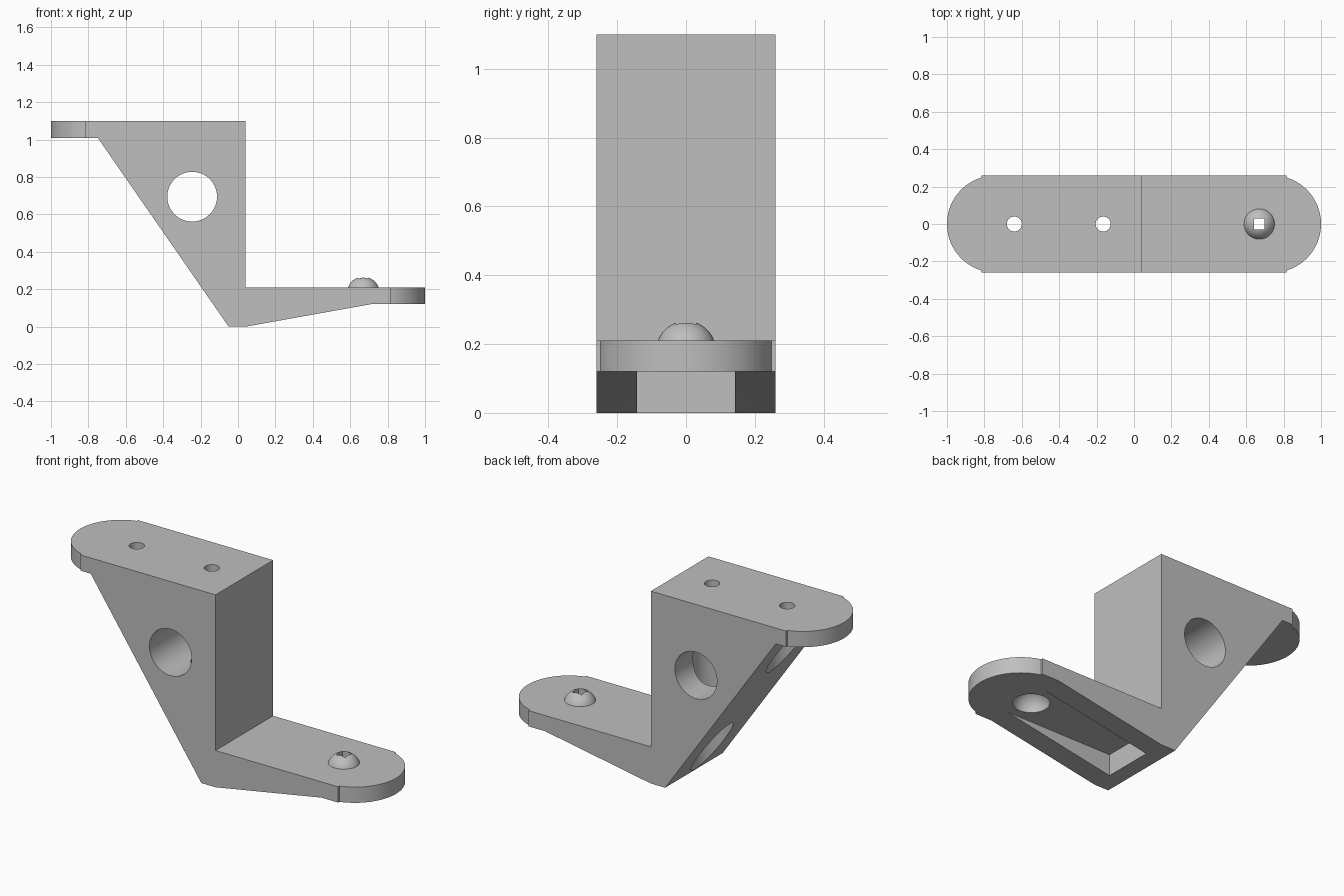
import bpy, bmesh, math
from mathutils import Matrix, Vector

if "Cube" in bpy.data.objects:
    bpy.data.objects.remove(bpy.data.objects["Cube"])

grey = bpy.data.materials.new("plain grey")
grey.diffuse_color = (0.52, 0.52, 0.52, 1)
grey.use_nodes = True
grey.node_tree.nodes["Principled BSDF"].inputs["Base Color"].default_value = grey.diffuse_color


def to_object(name, bm):
    bmesh.ops.recalc_face_normals(bm, faces=bm.faces)
    mesh = bpy.data.meshes.new(name)
    bm.to_mesh(mesh)
    bm.free()
    mesh.materials.append(grey)
    obj = bpy.data.objects.new(name, mesh)
    bpy.context.collection.objects.link(obj)
    return obj


def cylinder(name, center, radius, depth, axis="Z", segments=64):
    bm = bmesh.new()
    turn = Matrix.Rotation(math.pi / 2, 4, "X") if axis == "Y" else Matrix()
    bmesh.ops.create_cone(bm, cap_ends=True, segments=segments, radius1=radius,
                          radius2=radius, depth=depth,
                          matrix=Matrix.Translation(center) @ turn)
    return to_object(name, bm)


def upright(name, x, radius, z0, z1):
    return cylinder(name, (x, 0, (z0 + z1) / 2), radius, z1 - z0)


def box(name, low, high):
    low, high = Vector(low), Vector(high)
    bm = bmesh.new()
    bmesh.ops.create_cube(bm, size=1, matrix=Matrix.Translation((low + high) / 2)
                          @ Matrix.Diagonal((*(high - low), 1)))
    return to_object(name, bm)


def ball(name, center, radius):
    bm = bmesh.new()
    bmesh.ops.create_uvsphere(bm, u_segments=48, v_segments=24, radius=radius,
                              matrix=Matrix.Translation(center))
    return to_object(name, bm)


def combine(target, tool, operation):
    """Apply a boolean and remove the tool."""
    mod = target.modifiers.new(operation, "BOOLEAN")
    mod.operation, mod.solver, mod.object = operation, "EXACT", tool
    bpy.context.view_layer.update()
    graph = bpy.context.evaluated_depsgraph_get()
    mesh = bpy.data.meshes.new_from_object(target.evaluated_get(graph))
    target.modifiers.clear()
    target.data = mesh
    bpy.data.objects.remove(tool, do_unlink=True)


# Bracket body: side profile extruded across the width
HALF = 0.26
profile = [(-0.815, 1.10), (0.04, 1.10), (0.04, 0.21), (0.815, 0.21),
           (0.815, 0.12), (0.71, 0.12), (0.04, 0), (-0.05, 0),
           (-0.75, 1.01), (-0.815, 1.01)]
bm = bmesh.new()
face = bm.faces.new([bm.verts.new((x, -HALF, z)) for x, z in profile])
side = bmesh.ops.extrude_face_region(bm, geom=[face])
bmesh.ops.translate(bm, vec=(0, 2 * HALF, 0),
                    verts=[v for v in side["geom"] if isinstance(v, bmesh.types.BMVert)])
bracket = to_object("bracket", bm)

# Rounded ends of the upper and lower plates
combine(bracket, upright("upper_round_end", -0.74, 0.26, 1.01, 1.10), "UNION")
combine(bracket, upright("lower_round_end", 0.74, 0.26, 0.12, 0.21), "UNION")

# Slot under the lower arm
combine(bracket, box("slot_cutter", (0.04, -0.143, -0.1), (0.71, 0.143, 0.12)), "DIFFERENCE")

# Cross hole, then screw holes with wide bores from below
combine(bracket, cylinder("cross_hole_cutter", (-0.245, 0, 0.695), 0.133, 1, "Y"), "DIFFERENCE")
for x in (-0.64, -0.165):
    combine(bracket, upright("bore_cutter", x, 0.11, -0.1, 1.01), "DIFFERENCE")
    combine(bracket, upright("screw_hole_cutter", x, 0.04, 0.9, 1.2), "DIFFERENCE")

# Domed stud with a hollow underside and a square opening
combine(bracket, ball("stud_dome", (0.67, 0, 0.18), 0.087), "UNION")
combine(bracket, box("stud_trim", (0.5, -0.12, 0.0), (0.84, 0.12, 0.12)), "DIFFERENCE")
combine(bracket, ball("stud_hollow", (0.67, 0, 0.12), 0.093), "DIFFERENCE")
combine(bracket, box("square_cutter", (0.641, -0.029, 0.0), (0.699, 0.029, 0.4)), "DIFFERENCE")

# Smooth the curved walls and keep the corners sharp
bpy.ops.object.select_all(action="DESELECT")
bracket.select_set(True)
bpy.context.view_layer.objects.active = bracket
bpy.ops.object.shade_smooth_by_angle(angle=math.radians(25))
